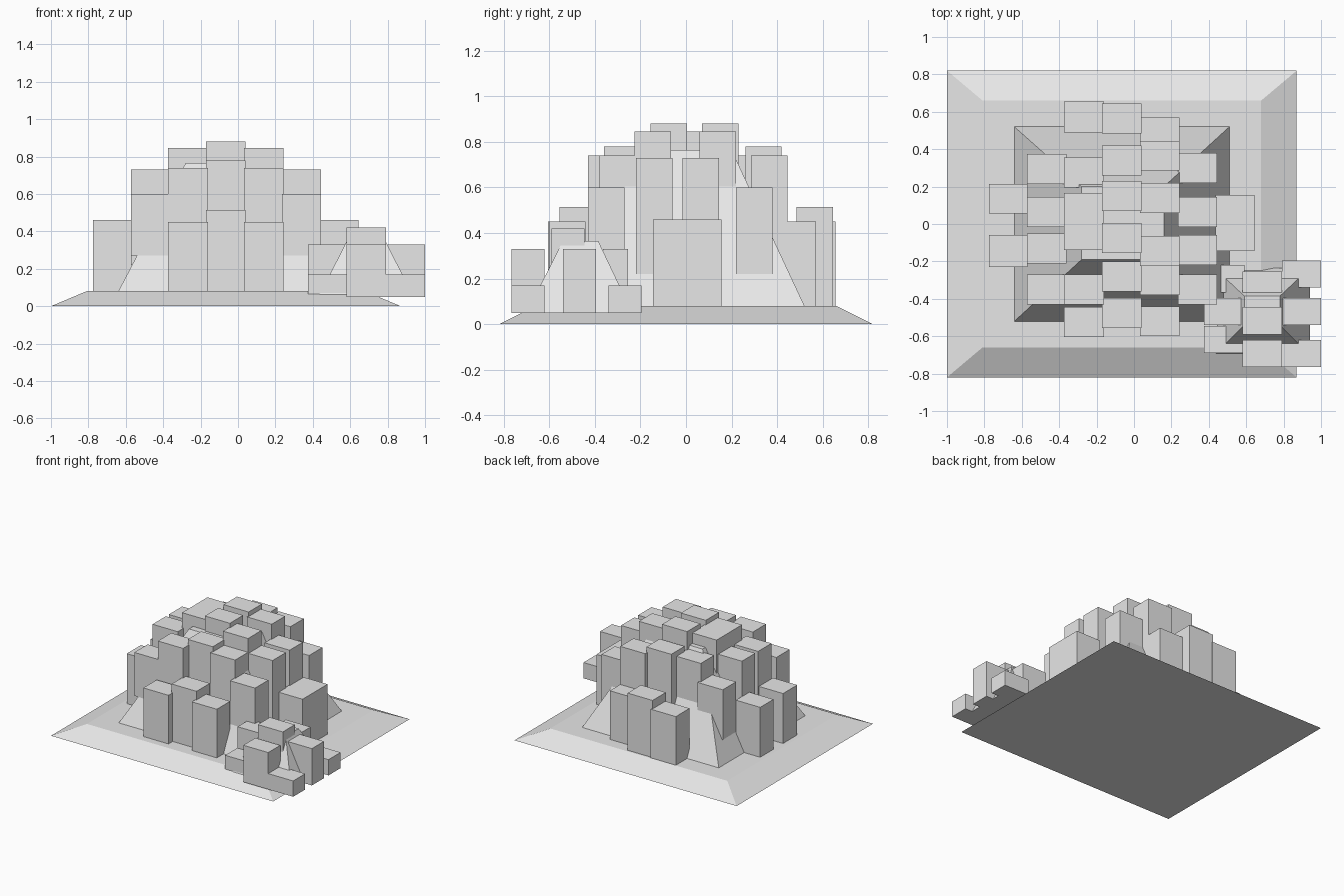
import bpy

grey = bpy.data.materials.new("light_grey")
grey.diffuse_color = (0.8, 0.8, 0.8, 1)


def frustum(name, low, high, z0, z1):
    """Four-sided solid between two rectangles (x0, x1, y0, y1)."""
    verts = []
    for (x0, x1, y0, y1), z in ((low, z0), (high, z1)):
        verts += [(x0, y0, z), (x1, y0, z), (x1, y1, z), (x0, y1, z)]
    faces = [(3, 2, 1, 0), (4, 5, 6, 7)]
    faces += [(i, (i + 1) % 4, (i + 1) % 4 + 4, i + 4) for i in range(4)]
    mesh = bpy.data.meshes.new(name)
    mesh.from_pydata(verts, [], faces)
    mesh.materials.append(grey)
    obj = bpy.data.objects.new(name, mesh)
    bpy.context.collection.objects.link(obj)


def column(name, x0, x1, blocks):
    """Row of blocks sharing one x range; each is (y0, y1, bottom, top)."""
    for i, (y0, y1, z0, z1) in enumerate(blocks):
        rect = (x0, x1, y0, y1)
        frustum(f"{name}_{i + 1}", rect, rect, z0, z1)


# Sloped ground plinth and the two mounds
frustum("plinth", (-1, 0.87, -0.82, 0.82), (-0.81, 0.68, -0.66, 0.66), 0, 0.08)
frustum("large_mound", (-0.64, 0.51, -0.52, 0.52), (-0.28, 0.16, -0.19, 0.20), 0.08, 0.765)
frustum("small_mound", (0.43, 0.94, -0.70, -0.235), (0.59, 0.78, -0.54, -0.385), 0.05, 0.365)

# Blocks on the large mound, left to right
column("far_left_block", -0.775, -0.57, [
    (-0.23, -0.06, 0.08, 0.46), (0.055, 0.215, 0.08, 0.46)])
column("left_block", -0.572, -0.36, [
    (-0.43, -0.27, 0.27, 0.60), (-0.21, -0.05, 0.22, 0.73),
    (-0.015, 0.145, 0.22, 0.73), (0.215, 0.375, 0.22, 0.60)])
column("inner_left_block", -0.373, -0.161, [
    (-0.605, -0.445, 0.08, 0.45), (-0.43, -0.27, 0.25, 0.74),
    (-0.14, 0.165, 0.30, 0.845), (0.195, 0.355, 0.25, 0.74),
    (0.49, 0.655, 0.08, 0.45)])
column("middle_block", -0.17, 0.04, [
    (-0.555, -0.395, 0.08, 0.515), (-0.36, -0.20, 0.25, 0.78),
    (-0.155, 0.005, 0.30, 0.88), (0.07, 0.23, 0.30, 0.88),
    (0.26, 0.42, 0.25, 0.78), (0.485, 0.645, 0.08, 0.515)])
column("inner_right_block", 0.032, 0.242, [
    (-0.60, -0.44, 0.08, 0.45), (-0.38, -0.22, 0.25, 0.74),
    (-0.225, -0.065, 0.30, 0.845), (0.06, 0.22, 0.30, 0.845),
    (0.285, 0.445, 0.25, 0.74), (0.41, 0.57, 0.08, 0.45)])
column("right_block", 0.234, 0.445, [
    (-0.43, -0.27, 0.27, 0.60), (-0.22, -0.06, 0.22, 0.73),
    (-0.015, 0.145, 0.22, 0.73), (0.22, 0.38, 0.22, 0.60)])
column("far_right_block", 0.437, 0.645, [(-0.145, 0.155, 0.08, 0.46)])

# Blocks on the small mound
column("small_left_block", 0.375, 0.58, [
    (-0.69, -0.545, 0.06, 0.17), (-0.54, -0.395, 0.06, 0.33)])
column("small_back_left_block", 0.46, 0.59, [(-0.365, -0.22, 0.06, 0.17)])
column("small_middle_block", 0.58, 0.79, [
    (-0.765, -0.62, 0.05, 0.33), (-0.59, -0.445, 0.06, 0.42),
    (-0.365, -0.255, 0.05, 0.33)])
column("small_right_block", 0.79, 1.0, [
    (-0.765, -0.62, 0.05, 0.17), (-0.54, -0.395, 0.05, 0.33),
    (-0.34, -0.195, 0.05, 0.17)])
